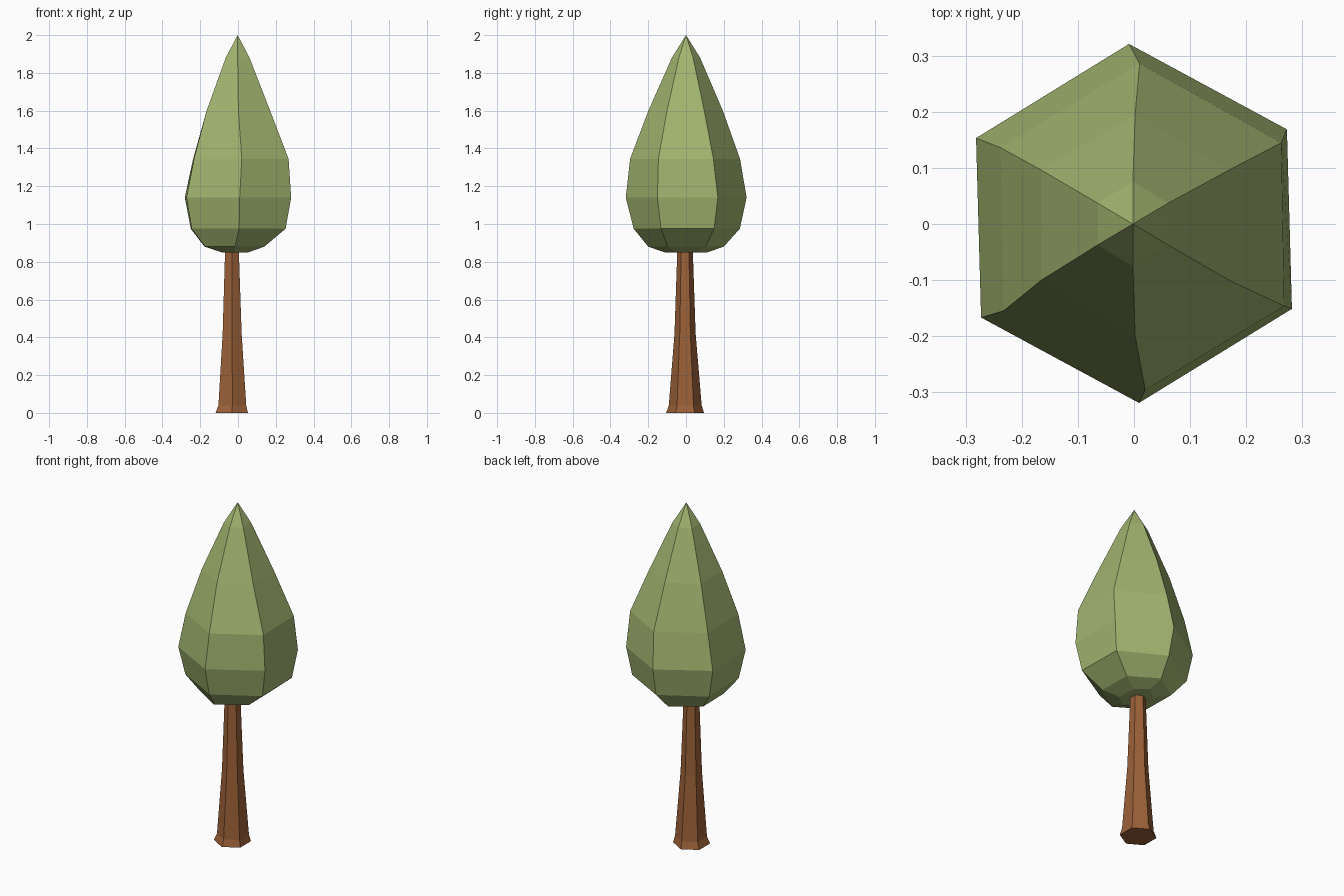
import bpy, bmesh
from math import cos, sin, radians

if "Cube" in bpy.data.objects:
    bpy.data.objects.remove(bpy.data.objects["Cube"])

SIDES = 6


def material(name, color):
    mat = bpy.data.materials.new(name)
    mat.diffuse_color = (*color, 1.0)
    mat.use_nodes = True
    mat.node_tree.nodes["Principled BSDF"].inputs["Base Color"].default_value = mat.diffuse_color
    return mat


def loft(name, rings, mat, apex=None):
    """Flat-shaded six-sided skin; each ring is (z, centre x, centre y, radius x, radius y, twist)."""
    bm = bmesh.new()
    loops = []
    for z, cx, cy, rx, ry, twist in rings:
        angles = [radians(30 + twist + 360 * i / SIDES) for i in range(SIDES)]
        loops.append([bm.verts.new((cx + rx * cos(a), cy + ry * sin(a), z)) for a in angles])
    for low, high in zip(loops, loops[1:]):
        for i in range(SIDES):
            j = (i + 1) % SIDES
            bm.faces.new((low[i], low[j], high[j], high[i]))
    bm.faces.new(loops[0][::-1])
    if apex:
        tip = bm.verts.new(apex)
        for i in range(SIDES):
            bm.faces.new((loops[-1][i], loops[-1][(i + 1) % SIDES], tip))
    else:
        bm.faces.new(loops[-1])
    bmesh.ops.recalc_face_normals(bm, faces=bm.faces)
    mesh = bpy.data.meshes.new(name)
    bm.to_mesh(mesh)
    bm.free()
    mesh.materials.append(mat)
    obj = bpy.data.objects.new(name, mesh)
    bpy.context.collection.objects.link(obj)
    return obj


# Tapered trunk with a flared foot, standing slightly off centre
loft("trunk", [
    (0.00, -0.033, -0.005, 0.099, 0.100, 0),
    (0.04, -0.030, -0.004, 0.085, 0.087, 0),
    (0.42, -0.031, -0.005, 0.058, 0.056, 0),
    (0.86, -0.032, -0.005, 0.042, 0.041, 0),
], material("bark", (0.33, 0.12, 0.04)))

# Teardrop crown, slightly irregular from ring to ring
loft("crown", [
    (0.850, -0.016, 0.000, 0.080, 0.113, 1),
    (0.880, -0.019, 0.000, 0.181, 0.200, 1),
    (0.975, 0.001, 0.004, 0.287, 0.281, 1),
    (1.140, 0.000, 0.001, 0.320, 0.320, 1.6),
    (1.345, 0.015, -0.005, 0.289, 0.291, 1),
    (1.600, 0.002, -0.002, 0.194, 0.197, 0),
    (1.880, -0.002, 0.000, 0.073, 0.075, 0),
], material("leaves", (0.36, 0.46, 0.16)), apex=(-0.002, 0.0, 2.0))
